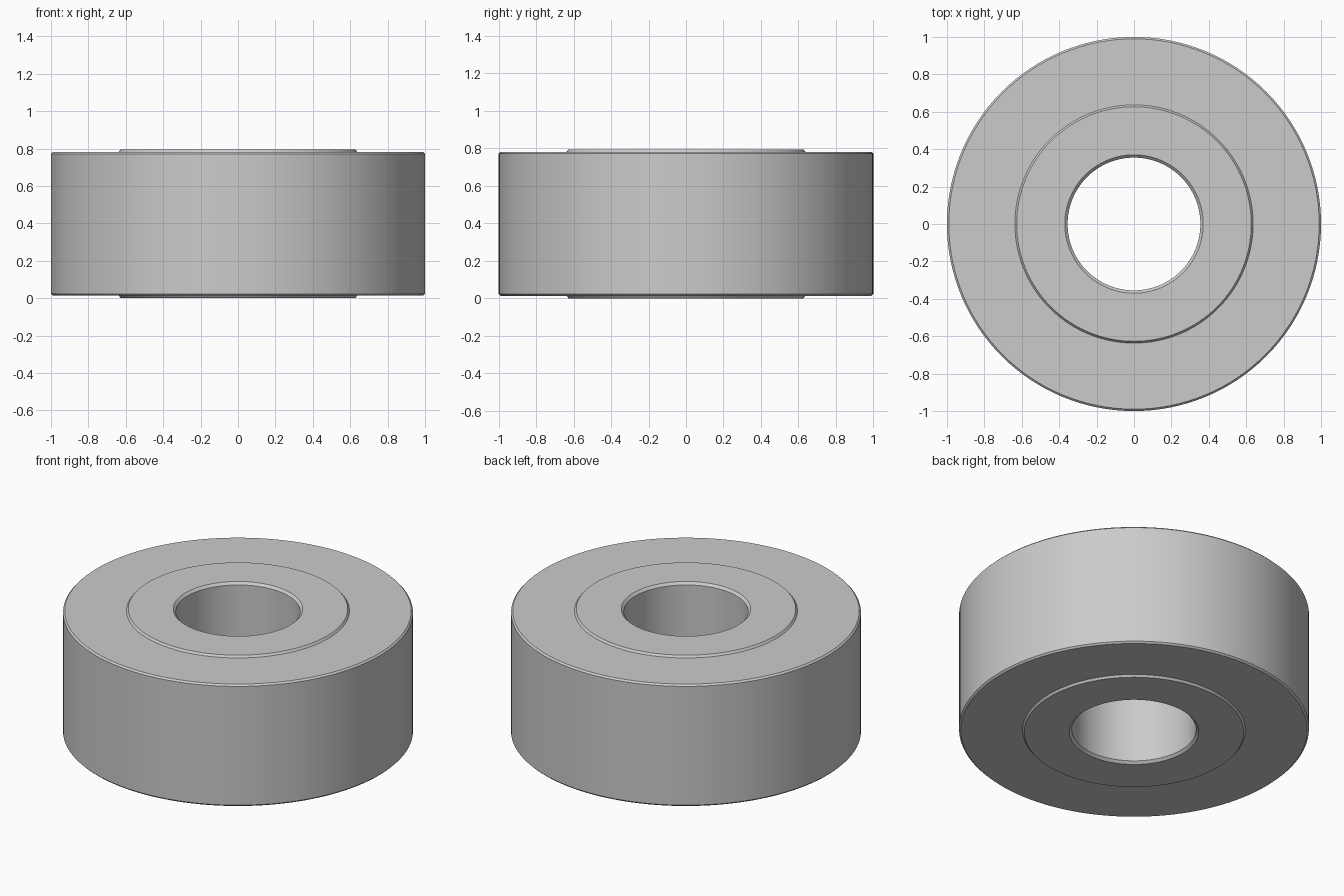
import bpy, bmesh, math

if "Cube" in bpy.data.objects:
    bpy.data.objects.remove(bpy.data.objects["Cube"])

SEGMENTS = 128
HEIGHT = 0.795

# Upper half of the cross-section (radius, z), from bore to outer wall
upper = [
    (0.355, HEIGHT - 0.015), (0.37, HEIGHT),            # bore chamfer
    (0.627, HEIGHT), (0.637, HEIGHT - 0.013),           # raised hub edge
    (0.99, HEIGHT - 0.013), (1.0, HEIGHT - 0.023),      # outer rim chamfer
]
# Mirror about mid-height to close the section
profile = upper + [(r, HEIGHT - z) for r, z in reversed(upper)]


def lathe(name, section):
    """Revolve a closed (radius, z) section around the z axis."""
    bm = bmesh.new()
    rings = []
    for r, z in section:
        rings.append([bm.verts.new((r * math.cos(a), r * math.sin(a), z))
                      for a in (2 * math.pi * i / SEGMENTS for i in range(SEGMENTS))])
    for k, ring in enumerate(rings):
        nxt = rings[(k + 1) % len(rings)]
        for i in range(SEGMENTS):
            j = (i + 1) % SEGMENTS
            bm.faces.new((ring[i], nxt[i], nxt[j], ring[j]))
    bmesh.ops.recalc_face_normals(bm, faces=bm.faces)
    mesh = bpy.data.meshes.new(name)
    bm.to_mesh(mesh)
    bm.free()
    obj = bpy.data.objects.new(name, mesh)
    bpy.context.collection.objects.link(obj)
    return obj


# Roller with raised hub faces and a through bore
roller = lathe("roller", profile)
bpy.context.view_layer.objects.active = roller
roller.select_set(True)
bpy.ops.object.shade_smooth_by_angle(angle=math.radians(30))
